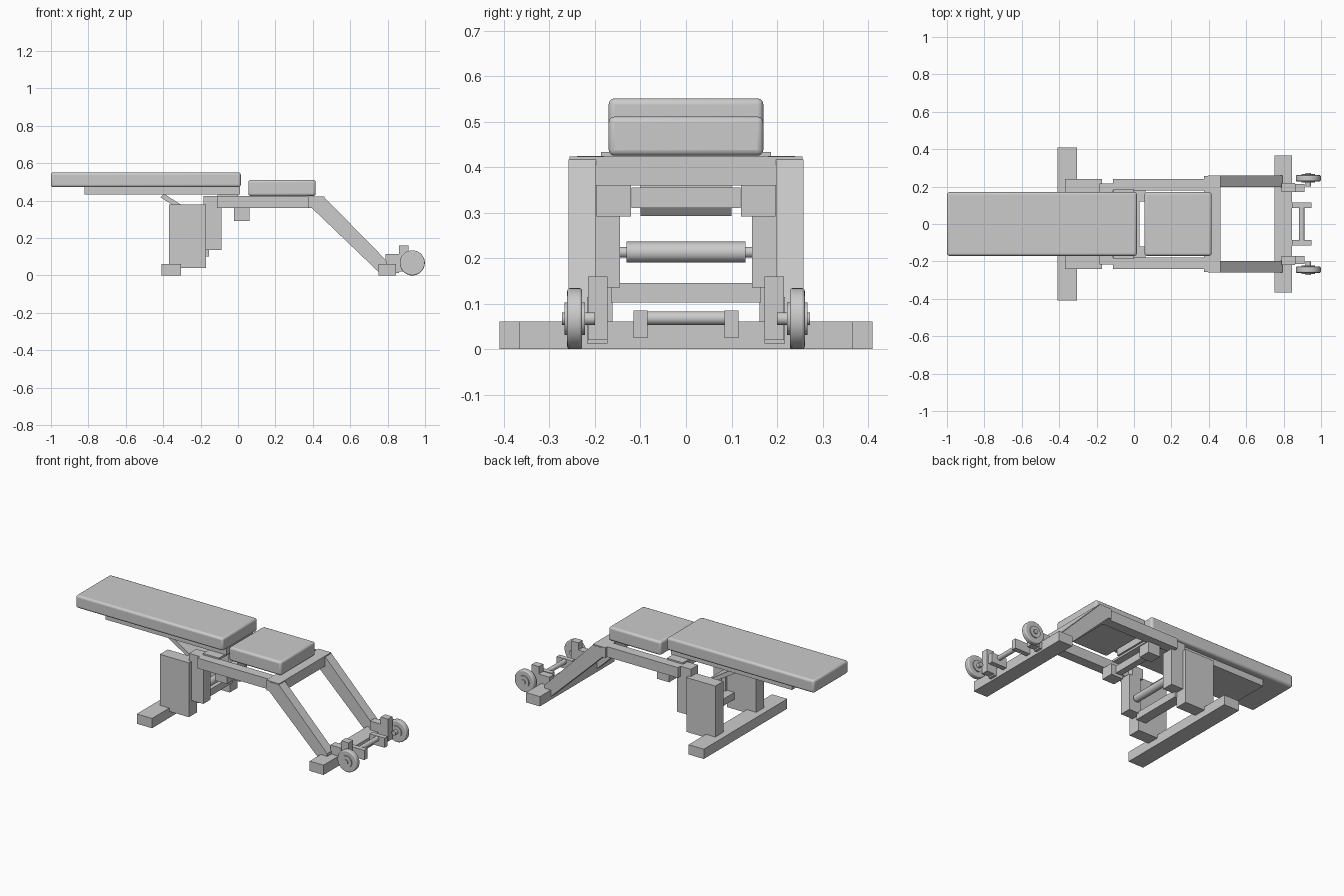
import bpy, math

if "Cube" in bpy.data.objects:
    bpy.data.objects.remove(bpy.data.objects["Cube"])

def finish(ob, name, bevel=0, seg=3):
    ob.name = name
    if bevel:
        m = ob.modifiers.new("round", 'BEVEL')
        m.width, m.segments, m.limit_method = bevel, seg, 'ANGLE'
    return ob

def mesh(name, verts, faces):
    me = bpy.data.meshes.new(name)
    me.from_pydata(verts, [], faces)
    ob = bpy.data.objects.new(name, me)
    bpy.context.collection.objects.link(ob)
    return ob

def extrude(name, profile, y0, y1):
    """Extrude an x,z profile (listed counter-clockwise from the front) along y."""
    n = len(profile)
    verts = [(x, y, z) for y in (y0, y1) for x, z in profile]
    faces = [tuple(range(n)), tuple(range(2 * n - 1, n - 1, -1))]
    faces += [(i, i + n, (i + 1) % n + n, (i + 1) % n) for i in range(n)]
    return mesh(name, verts, faces)

def box(name, x0, x1, y0, y1, z0, z1, bevel=0):
    ob = extrude(name, [(x0, z0), (x1, z0), (x1, z1), (x0, z1)], y0, y1)
    return finish(ob, name, bevel)

def cyl(name, x, z, y0, y1, r, bevel=0):
    bpy.ops.mesh.primitive_cylinder_add(vertices=40, radius=r, depth=y1 - y0,
        location=(x, (y0 + y1) / 2, z), rotation=(math.pi / 2, 0, 0))
    bpy.ops.object.shade_smooth_by_angle()
    return finish(bpy.context.object, name, bevel)

# Padded cushions
for name, dims in (("back_pad", (-1, 0.015, -0.17, 0.17, 0.472, 0.551)),
                   ("seat_pad", (0.055, 0.415, -0.17, 0.17, 0.425, 0.511))):
    pad = box(name, *dims, bevel=0.013)
    bpy.context.view_layer.objects.active = pad
    bpy.ops.object.select_all(action='DESELECT')
    pad.select_set(True)
    bpy.ops.object.shade_smooth_by_angle()

# Back support and hinge plate
box("back_support", -0.82, 0.012, -0.13, 0.13, 0.432, 0.473)
box("hinge_plate", -0.11, 0.0, -0.187, 0.187, 0.42, 0.433)

# Slanted lifting plate under the back rest
extrude("lift_plate", [(-0.415, 0.418), (-0.212, 0.293), (-0.198, 0.31), (-0.395, 0.436)], -0.1, 0.1)

# Cross members
box("frame_crossbar", 0.375, 0.462, -0.256, 0.256, 0.36, 0.423)
box("column_crossbar", -0.22, -0.155, -0.165, 0.165, 0.102, 0.145)
box("hanger_crossbar", -0.01, 0.03, -0.12, 0.12, 0.31, 0.355)
box("rear_foot", -0.41, -0.305, -0.41, 0.41, 0, 0.061)
box("front_foot", 0.75, 0.845, -0.366, 0.366, 0, 0.061)

# Roller and handle bar
cyl("roller", -0.13, 0.213, -0.131, 0.131, 0.023)
cyl("roller_axle", -0.13, 0.213, -0.15, 0.15, 0.012)
cyl("handle_bar", 0.897, 0.068, -0.09, 0.09, 0.015)

# Parts repeated on both sides
for side, s in (("left", -1), ("right", 1)):
    def pair(a, b):
        return tuple(sorted((a * s, b * s)))
    def sbox(name, x0, x1, ya, yb, z0, z1):
        return box(f"{side}_{name}", x0, x1, *pair(ya, yb), z0, z1)
    def scyl(name, x, z, ya, yb, r, bevel=0):
        return cyl(f"{side}_{name}", x, z, *pair(ya, yb), r, bevel)

    # Frame rails and rear columns
    sbox("rail", -0.112, 0.375, 0.18, 0.24, 0.36, 0.424)
    sbox("rail_end", -0.185, -0.112, 0.145, 0.216, 0.36, 0.424)
    sbox("column", -0.37, -0.17, 0.162, 0.24, 0.04, 0.378)
    sbox("post", -0.17, -0.088, 0.145, 0.216, 0.135, 0.36)
    sbox("hanger", -0.022, 0.062, 0.121, 0.197, 0.292, 0.36)

    # Slanted front leg
    extrude(f"{side}_front_leg", [(0.377, 0.36), (0.395, 0.36), (0.75, 0.02), (0.845, 0.02),
            (0.462, 0.415), (0.45, 0.423)][1:3] + [(0.795, 0.055), (0.795, 0.078), (0.462, 0.417),
            (0.395, 0.417)], *pair(0.198, 0.258))

    # Wheel bracket, handle bracket and wheel
    sbox("wheel_bracket", 0.788, 0.862, 0.172, 0.218, 0.012, 0.115)
    sbox("wheel_stop", 0.862, 0.912, 0.172, 0.215, 0.02, 0.16)
    sbox("handle_bracket", 0.845, 0.95, 0.085, 0.115, 0.025, 0.085)
    scyl("wheel", 0.932, 0.067, 0.228, 0.261, 0.067, 0.006)
    scyl("wheel_hub", 0.932, 0.067, 0.222, 0.267, 0.036)
    scyl("wheel_axle", 0.932, 0.067, 0.2, 0.273, 0.014)
